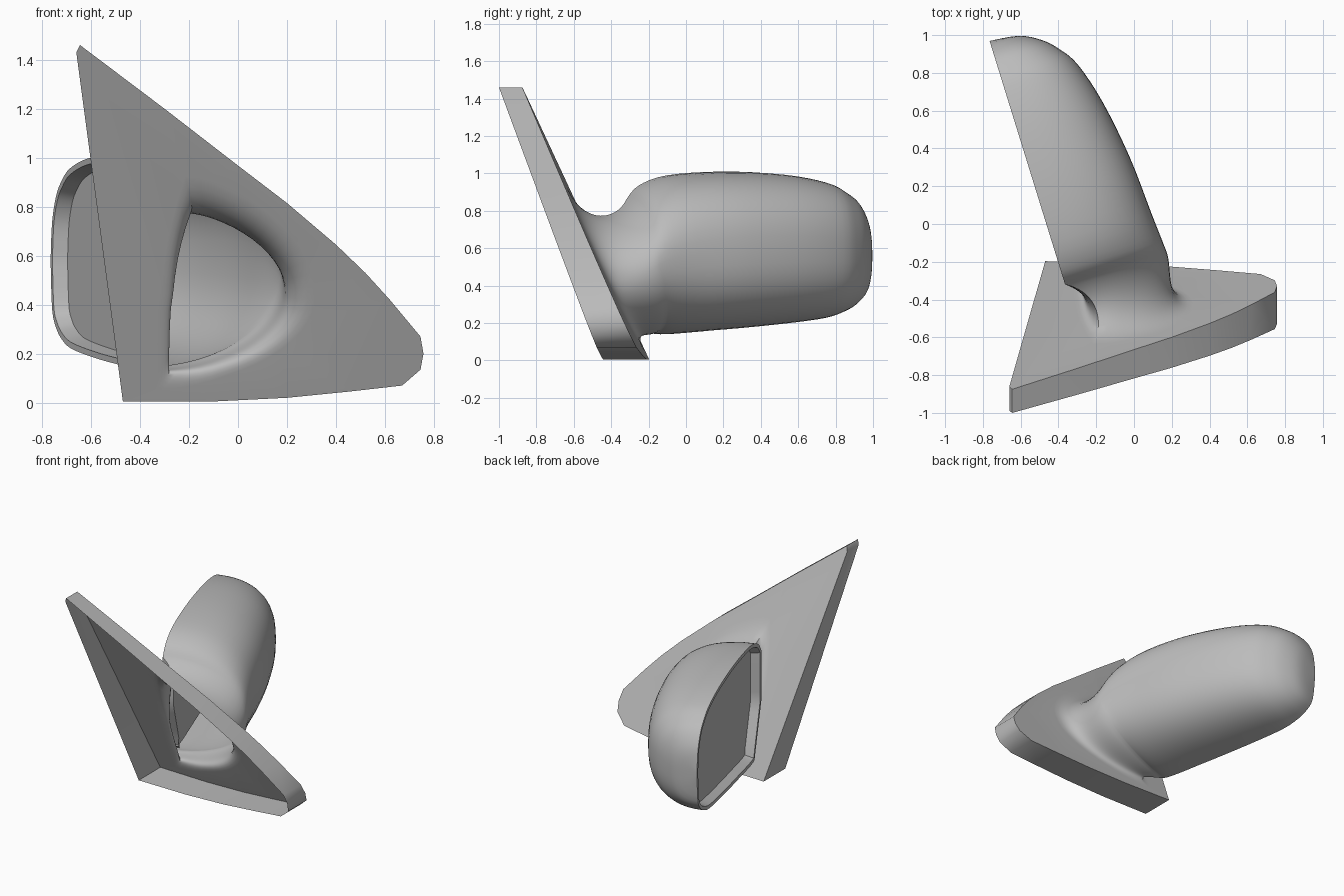
import bpy, bmesh, math
from mathutils import Vector

if "Cube" in bpy.data.objects:
    bpy.data.objects.remove(bpy.data.objects["Cube"])

grey = bpy.data.materials.new("plain_grey")
grey.use_nodes = True
COLOUR = (0.5, 0.5, 0.5, 1)
grey.diffuse_color = COLOUR
grey.node_tree.nodes["Principled BSDF"].inputs["Base Color"].default_value = COLOUR


def finish(bm, name, angle):
    mesh = bpy.data.meshes.new(name)
    bm.to_mesh(mesh)
    bm.free()
    mesh.materials.append(grey)
    ob = bpy.data.objects.new(name, mesh)
    bpy.context.collection.objects.link(ob)
    bpy.ops.object.select_all(action="DESELECT")
    ob.select_set(True)
    bpy.context.view_layer.objects.active = ob
    bpy.ops.object.shade_smooth_by_angle(angle=math.radians(angle))


def front_plane(x, z):
    return Vector((x, -0.442 - 0.013 * x - 0.388 * z, z))


def back_plane(x, z):
    return Vector((x, -0.21 - 0.033 * x - 0.47 * z, z))


# Housing frame: along the opening, and outward from it
ORIGIN = Vector((-0.365, -0.32, 0))
ALONG = Vector((-0.296, 0.955, 0))
OUT = Vector((0.955, 0.296, 0))
ARC, EDGE, SUB, NECK = 28, 10, 4, 14

# Stations: distance along, bulge depth, top, bottom
STATIONS = [Vector(v) for v in (
    (0, 0.565, 0.86, 0.145), (0.07, 0.56, 0.935, 0.14), (0.23, 0.548, 0.99, 0.145),
    (0.54, 0.527, 1.01, 0.165), (0.86, 0.477, 0.995, 0.195), (1.09, 0.41, 0.955, 0.225),
    (1.2, 0.34, 0.905, 0.26), (1.275, 0.262, 0.845, 0.305), (1.33, 0.155, 0.74, 0.38),
    (1.35, 0, 0.6, 0.56))]


def catmull(a, b, c, d, t):
    return 0.5 * (2 * b + (c - a) * t + (2 * a - 5 * b + 4 * c - d) * t * t
                  + (3 * b - a - 3 * c + d) * t ** 3)


def place(s, d, z):
    # Lower near edge leans back to clear the plate
    s += max(0, 0.5 - z) * 0.4 * max(0, 1 - s / 0.45)
    return ORIGIN + ALONG * s + OUT * d + Vector((0, 0, z))


def arc(station):
    s, depth, top, bottom = station
    mid, half = (top + bottom) / 2, (top - bottom) / 2
    power = 0.8 + 0.15 * max(0, 1 - s / 0.5) ** 2
    pts = []
    for i in range(ARC + 1):
        a = math.pi * (0.5 - i / ARC)
        sn = math.sin(a)
        d = max(0, depth) * max(0, math.cos(a)) ** power
        pts.append(place(s, d, mid + half * math.copysign(abs(sn) ** power, sn)))
    return pts


rows = []
last = len(STATIONS) - 1
for k in range(last):
    a, b, c, d = (STATIONS[min(max(k + j, 0), last)] for j in (-1, 0, 1, 2))
    rows += [arc(catmull(a, b, c, d, i / SUB)) for i in range(SUB)]
rows.append(arc(STATIONS[-1]))

# Near edge of the opening, from bottom to top
first = STATIONS[0]
near_edge = [place(0, 0, first[3] + (first[2] - first[3]) * i / EDGE)
             for i in range(1, EDGE)]

bm = bmesh.new()


def skin(rings, closed):
    for r, q in zip(rings, rings[1:]):
        n = len(r)
        for i in range(n if closed else n - 1):
            j = (i + 1) % n
            bm.faces.new((r[i], r[j], q[j], q[i]))


# Housing shell
housing = [[bm.verts.new(p) for p in row] for row in rows]
skin(housing, False)
neck_loop = housing[0] + [bm.verts.new(p) for p in near_edge]


def on_plate(x, z, left, right, low, high):
    # Scale a throat point about the throat centre, within the plate
    dx, dz = x + 0.05, z - 0.43
    return back_plane(-0.05 + dx * (right if dx > 0 else left),
                      0.43 + dz * (high if dz > 0 else low))


# Neck: flares from the plate through a narrow throat into the housing
def neck_curve(end):
    u = min(1, max(0, (end.x + 0.37) / 0.54))
    v = (end.z - 0.145) / 0.715
    x = -0.27 + 0.44 * u + 0.09 * v ** 3 * (1 - u)
    z = 0.13 + 0.63 * v * (1 - 0.06 * u)
    flare = on_plate(x, z, 1.3, 1.65, 1.26, 1.5)
    inner = on_plate(x, z, 0.88, 0.95, 0.9, 0.84)
    gap = 0.04 + 0.05 * min(1, 2 * u)
    turn = Vector((x + (end.x + 0.03 - x) * u, end.y - gap, end.z + (z - 0.01 - end.z) * 0.9))
    return flare, inner, turn, end


def bezier(p, t):
    w = 1 - t
    return p[0] * w ** 3 + p[1] * (3 * w * w * t) + p[2] * (3 * w * t * t) + p[3] * t ** 3


curves = [neck_curve(v.co.copy()) for v in neck_loop]
rings = [[bm.verts.new(bezier(c, k / NECK)) for c in curves] for k in range(NECK)]
skin(rings + [neck_loop], True)

# Mounting plate: outline, rim wall and outer skin around the neck
OUTLINE = [(-0.47, 0.005), (-0.1, 0.005), (0.2, 0.02), (0.45, 0.045), (0.67, 0.07),
           (0.745, 0.135), (0.757, 0.2), (0.745, 0.27), (0.62, 0.42), (0.52, 0.53),
           (0.4, 0.645), (0.2, 0.815), (0, 0.968), (-0.3, 1.2), (-0.645, 1.46),
           (-0.66, 1.43)]
front = [bm.verts.new(front_plane(*p)) for p in OUTLINE]
back = [bm.verts.new(back_plane(*p)) for p in OUTLINE]
skin([front, back], True)


def loop_edges(loop):
    return [bm.edges.get((loop[i - 1], loop[i])) for i in range(len(loop))]


bmesh.ops.triangle_fill(bm, edges=loop_edges(back) + loop_edges(rings[0]),
                        use_beauty=True, normal=Vector((0.033, 1, 0.47)).normalized())
bmesh.ops.remove_doubles(bm, verts=bm.verts, dist=0.0005)
bmesh.ops.recalc_face_normals(bm, faces=bm.faces)
finish(bm, "mirror_housing_and_plate", 40)

# Lip and recessed glass filling the opening
bm = bmesh.new()
contour = [r[0] for r in rows] + [r[-1] for r in reversed(rows)] + near_edge
bm.faces.new([bm.verts.new(p) for p in contour])
bmesh.ops.remove_doubles(bm, verts=bm.verts, dist=0.0005)
glass = bm.faces[:][0]
glass.normal_update()
if glass.normal.dot(OUT) > 0:
    glass.normal_flip()
bmesh.ops.inset_individual(bm, faces=[glass], thickness=0.025, depth=0)
bmesh.ops.inset_individual(bm, faces=[glass], thickness=0.015, depth=-0.06)
finish(bm, "opening_lip_and_glass", 35)
